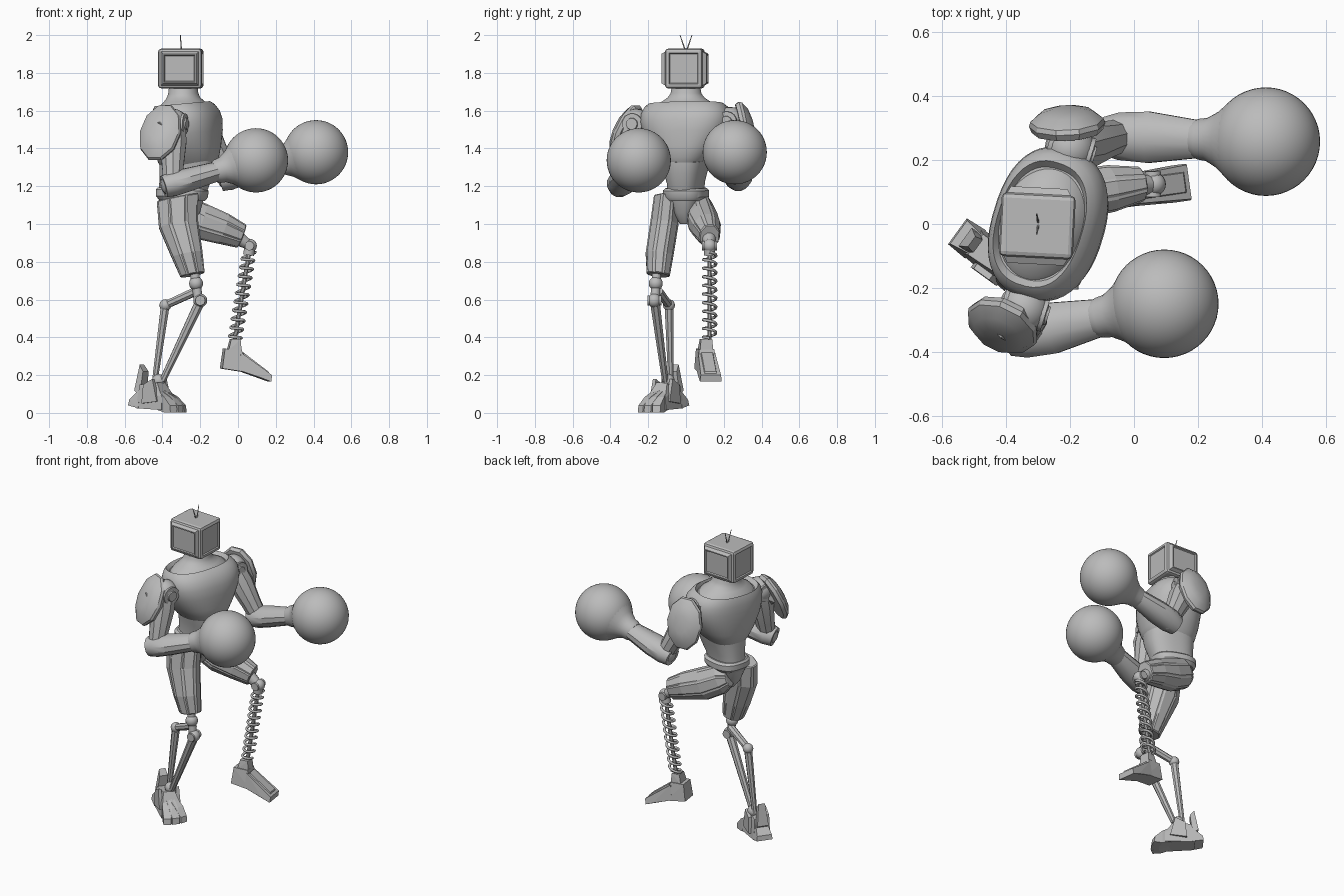
import bpy, bmesh
from math import sin, cos, pi, radians, copysign
from mathutils import Vector, Matrix

if "Cube" in bpy.data.objects:
    bpy.data.objects.remove(bpy.data.objects["Cube"])

grey = bpy.data.materials.new("plain_grey")
grey.use_nodes = True
GREY = (0.5, 0.5, 0.5, 1)
grey.diffuse_color = GREY
grey.node_tree.nodes["Principled BSDF"].inputs["Base Color"].default_value = GREY


def finish(name, bm, smooth=None):
    bmesh.ops.recalc_face_normals(bm, faces=bm.faces)
    mesh = bpy.data.meshes.new(name)
    bm.to_mesh(mesh)
    bm.free()
    mesh.materials.append(grey)
    ob = bpy.data.objects.new(name, mesh)
    bpy.context.collection.objects.link(ob)
    if smooth:
        bpy.ops.object.select_all(action='DESELECT')
        ob.select_set(True)
        bpy.context.view_layer.objects.active = ob
        bpy.ops.object.shade_smooth_by_angle(angle=radians(smooth))


def loft(name, rings, sides=24, ref=(1, 0, 0), smooth=35, panel=0, power=2):
    """Skin rings (x, y, z, radius along ref, radius across) into a closed body."""
    axis = (Vector(rings[-1][:3]) - Vector(rings[0][:3])).normalized()
    u = Vector(ref)
    u = (u - axis * u.dot(axis)).normalized()
    v = axis.cross(u)
    angles = [2 * pi * (i + 0.5) / sides for i in range(sides)]
    # A power above two squares the cross-section off
    shape = [[copysign(abs(f(a)) ** (2 / power), f(a)) for f in (cos, sin)] for a in angles]
    bm = bmesh.new()
    loops = [[bm.verts.new(Vector((x, y, z)) + u * ru * c + v * rv * s) for c, s in shape]
             for x, y, z, ru, rv in rings]
    columns = []
    for i in range(sides):
        j = (i + 1) % sides
        columns.append([bm.faces.new((lo[i], lo[j], hi[j], hi[i])) for lo, hi in zip(loops, loops[1:])])
    bm.faces.new(loops[0][::-1])
    bm.faces.new(loops[-1])
    if panel:
        bmesh.ops.recalc_face_normals(bm, faces=bm.faces)
        for column in columns:
            bmesh.ops.inset_region(bm, faces=column, thickness=panel, depth=panel * 0.7)
    finish(name, bm, smooth)


def rod(name, a, b, ra, rb, sides=12, **kw):
    ref = (0, 0, 1) if abs(a[2] - b[2]) < 0.1 else (1, 0, 0)
    loft(name, [(*a, ra, ra), (*b, rb, rb)], sides, ref, **kw)


def ball(name, centre, r, segs=20):
    bm = bmesh.new()
    bmesh.ops.create_uvsphere(bm, u_segments=segs, v_segments=segs // 2, radius=r)
    bm.transform(Matrix.Translation(centre))
    finish(name, bm, 60)


def hull(name, points, origin, yaw):
    """Flat-faced block; each point (x, half width, z) is mirrored across its middle."""
    bm = bmesh.new()
    for x, w, z in points:
        for s in (-1, 1):
            bm.verts.new((x, s * w, z))
    bmesh.ops.convex_hull(bm, input=bm.verts)
    bmesh.ops.dissolve_limit(bm, angle_limit=0.02, verts=bm.verts, edges=bm.edges)
    bm.transform(Matrix.Translation(origin) @ Matrix.Rotation(radians(yaw), 4, 'Z'))
    finish(name, bm)


# Head: bevelled box with sloping cheeks and a framed panel on every side
bm = bmesh.new()
bmesh.ops.create_cube(bm, size=1)
bm.transform(Matrix.Diagonal((0.232, 0.2, 0.21, 1)))
bmesh.ops.bevel(bm, geom=bm.edges[:], offset=0.016, segments=2, affect='EDGES', profile=0.5)
sides = [f for f in bm.faces if f.calc_area() > 0.02 and abs(f.normal.z) < 0.5]
cheeks = [f for f in sides if abs(f.normal.y) > 0.5]
bmesh.ops.inset_individual(bm, faces=cheeks, thickness=0.016, depth=0.02)
bmesh.ops.inset_individual(bm, faces=sides, thickness=0.01, depth=0)
bmesh.ops.inset_individual(bm, faces=sides, thickness=0.006, depth=-0.007)
bm.transform(Matrix.Translation((-0.303, -0.006, 1.823)) @ Matrix.Rotation(radians(-3), 4, 'Z'))
finish("head", bm)
for side, s in (("left", 1), ("right", -1)):
    rod(side + "_antenna", (-0.3, s * 0.004, 1.92), (-0.305, s * 0.032, 2.0), 0.004, 0.002, 6)

# Torso, turned a little toward the right
front = (cos(radians(-17)), sin(radians(-17)), 0)


def body(name, rows, power=2.0, sides=44):
    loft(name, [(x, 0, z, a, b) for z, x, a, b in rows], sides, front, power=power)


body("neck", [(1.6, -0.285, 0.14, 0.19), (1.63, -0.285, 0.125, 0.165), (1.648, -0.287, 0.105, 0.13),
              (1.668, -0.29, 0.088, 0.1), (1.69, -0.29, 0.08, 0.082), (1.74, -0.29, 0.074, 0.074)])
body("chest", [(1.31, -0.262, 0.142, 0.11), (1.34, -0.262, 0.16, 0.14), (1.40, -0.265, 0.17, 0.185),
               (1.48, -0.267, 0.176, 0.228), (1.54, -0.27, 0.175, 0.243), (1.585, -0.277, 0.166, 0.24),
               (1.62, -0.287, 0.15, 0.222), (1.637, -0.295, 0.135, 0.2), (1.615, -0.29, 0.125, 0.18)], 2.4)
body("abdomen", [(1.17, -0.295, 0.125, 0.088), (1.22, -0.285, 0.133, 0.092), (1.29, -0.27, 0.148, 0.11),
                 (1.35, -0.265, 0.152, 0.125)], 2.5)
body("belt", [(1.125, -0.297, 0.12, 0.1), (1.145, -0.297, 0.135, 0.115), (1.178, -0.295, 0.137, 0.115),
              (1.19, -0.295, 0.128, 0.1)], 2.6)
body("pelvis", [(1.0, -0.3, 0.05, 0.03), (1.06, -0.3, 0.1, 0.06), (1.14, -0.3, 0.12, 0.1)], 2.4, 12)

# Arms: joint, upper arm, elbow, forearm, cuff and round glove
arms = {
    "left": dict(joint=(-0.2, 0.235, 1.54), elbow=(-0.045, 0.275, 1.245), glove=(0.413, 0.258, 1.38),
                 pad=(-0.21, 0.32, 1.495), out=(-0.05, 0.97, 0.2)),
    "right": dict(joint=(-0.345, -0.265, 1.53), elbow=(-0.345, -0.345, 1.212), glove=(0.095, -0.25, 1.337),
                  pad=(-0.415, -0.325, 1.487), out=(-0.4, -0.8, 0.4)),
}
for side, a in arms.items():
    joint, elbow, glove = Vector(a["joint"]), Vector(a["elbow"]), Vector(a["glove"])
    pad, out = Vector(a["pad"]), Vector(a["out"]).normalized()
    chest_side = Vector((-0.28, 0, 1.53))
    rod(side + "_shoulder_axle", chest_side.lerp(joint, 0.5), joint, 0.06, 0.05, 16)
    # Round hub on the front of the shoulder
    face = Vector(front)
    rod(side + "_shoulder_hub", joint - face * 0.07, joint + face * 0.07, 0.055, 0.055, 20)
    rod(side + "_hub_cap", joint + face * 0.06, joint + face * 0.08, 0.035, 0.03, 20)
    ball(side + "_shoulder_ball", joint, 0.08)
    down = elbow - joint
    loft(side + "_upper_arm", [(*(joint + down * t), r, r) for t, r in
                               ((0, 0.07), (0.3, 0.076), (0.7, 0.06), (1.05, 0.052))], 10, (1, 0, 0), 25)
    ball(side + "_elbow", elbow, 0.066)
    reach = glove - elbow
    loft(side + "_forearm", [(*(elbow + reach * t), r, r * k) for t, r, k in
                             ((-0.11, 0.06, 1), (0.0, 0.067, 1.15), (0.2, 0.063, 1.32), (0.56, 0.052, 1.15))],
         12, (0, 0, 1), 35)
    loft(side + "_cuff", [(*(elbow + reach * t), r, r) for t, r in
                          ((0.5, 0.056), (0.54, 0.064), (0.6, 0.068), (0.68, 0.09), (0.76, 0.125))],
         28, (0, 0, 1))
    ball(side + "_glove", glove, 0.17, 48)
    # Bevelled shield over the shoulder
    loft(side + "_shoulder_pad", [(*(pad + out * d), 0.165 * k, 0.12 * k) for d, k in
                                  ((-0.03, 0.93), (-0.01, 1), (0.005, 0.96), (0.03, 0.7), (0.042, 0.35))],
         10, (0, 0, 1), 30)
    rod(side + "_pad_mount", joint, pad, 0.05, 0.06, 8)

# Thighs with long raised panels
loft("right_thigh", [(-0.32, -0.10, 1.14, 0.115, 0.07), (-0.315, -0.115, 1.0, 0.108, 0.075),
                     (-0.27, -0.14, 0.84, 0.084, 0.074), (-0.24, -0.147, 0.73, 0.064, 0.06)],
     8, (1, 0, 0), None, 0.008)
loft("left_thigh", [(-0.36, 0.065, 1.085, 0.05, 0.04), (-0.31, 0.075, 1.07, 0.092, 0.068),
                    (-0.2, 0.09, 1.015, 0.098, 0.08), (-0.08, 0.11, 0.975, 0.084, 0.074),
                    (0.02, 0.125, 0.935, 0.064, 0.052)],
     8, (0, 0, 1), None, 0.008)

# Right lower leg: knee joints and two thin struts, one of them bent
rod("right_knee_post", (-0.23, -0.155, 0.74), (-0.21, -0.165, 0.6), 0.025, 0.025)
ball("right_knee", (-0.222, -0.16, 0.685), 0.037)
ball("right_lower_knee", (-0.2, -0.168, 0.595), 0.037)
rod("right_knee_pin", (-0.2, -0.205, 0.595), (-0.2, -0.13, 0.595), 0.026, 0.026, 16)
bend = (-0.385, -0.09, 0.57)
ankle = (-0.44, -0.08, 0.17)
rod("rear_strut_top", (-0.22, -0.145, 0.645), bend, 0.024, 0.022, 8)
ball("rear_strut_bend", bend, 0.032, 12)
rod("rear_strut", bend, ankle, 0.025, 0.016, 8)
rod("front_strut", (-0.2, -0.165, 0.59), (-0.4, -0.11, 0.17), 0.028, 0.018, 8)
ball("right_ankle", (-0.42, -0.095, 0.17), 0.036, 12)

# Right foot: instep, heel, guards and toes
foot, yaw = (-0.44, -0.105, 0), -36
hull("right_instep", [(-0.09, 0.05, 0.025), (-0.07, 0.04, 0.15), (0.04, 0.035, 0.16), (0.09, 0.06, 0.08),
                      (0.09, 0.065, 0.015)], foot, yaw)
hull("right_heel", [(-0.14, 0.05, 0.04), (-0.135, 0.045, 0.07), (-0.07, 0.055, 0.025),
                    (-0.07, 0.035, 0.13)], foot, yaw)
hull("right_heel_guard", [(-0.11, 0.035, 0.12), (-0.075, 0.035, 0.09), (-0.085, 0.02, 0.255),
                          (-0.06, 0.025, 0.22)], foot, yaw)
for i in (-1, 0, 1):
    turn = yaw + 18 * i
    a = radians(turn)
    base = (foot[0] + 0.06 * cos(a), foot[1] + 0.06 * sin(a), 0)
    hull("right_toe", [(0, 0.028, 0.015), (0, 0.025, 0.12), (0.06, 0.028, 0.085), (0.105, 0.022, 0.04),
                       (0.11, 0.022, 0.003), (0.06, 0.028, 0.003)], base, turn)
for s in (-1, 1):
    a = radians(yaw + 90 * s)
    hull("right_ankle_guard", [(-0.04, 0.012, 0.05), (-0.03, 0.01, 0.15), (0.03, 0.01, 0.18), (0.06, 0.012, 0.06)],
         (foot[0] + 0.055 * cos(a), foot[1] + 0.055 * sin(a), 0), yaw)

# Left lower leg: knee ball, coil spring around a thin rod
knee, spring_end = Vector((0.064, 0.125, 0.885)), Vector((-0.016, 0.125, 0.39))
ball("left_knee", knee, 0.036)
rod("left_knee_pin", (0.06, 0.085, 0.885), (0.06, 0.165, 0.885), 0.025, 0.025)
rod("left_knee_link", (0.0, 0.12, 0.925), knee, 0.04, 0.025)
rod("spring_cap", knee, knee.lerp(spring_end, 0.1), 0.03, 0.03)
rod("spring_core", knee, spring_end, 0.012, 0.012, 8)
curve = bpy.data.curves.new("coil_spring", 'CURVE')
curve.dimensions = '3D'
curve.bevel_depth = 0.008
curve.bevel_resolution = 1
turns, steps = 10, 18
path = curve.splines.new('POLY')
path.points.add(turns * steps)
for i, p in enumerate(path.points):
    a = 2 * pi * i / steps
    c = knee.lerp(spring_end, 0.08 + 0.92 * i / (turns * steps))
    p.co = (c.x + 0.034 * cos(a), c.y + 0.034 * sin(a), c.z + 0.006 * cos(a), 1)
curve.materials.append(grey)
bpy.context.collection.objects.link(bpy.data.objects.new("coil_spring", curve))

# Left foot: ankle block and sloping toe
sole = (-0.02, 0.105, 0)
hull("left_ankle_block", [(-0.07, 0.052, 0.235), (-0.055, 0.045, 0.34), (0.035, 0.04, 0.335),
                          (0.06, 0.052, 0.215)], sole, 8)
hull("left_ankle_post", [(-0.035, 0.04, 0.33), (-0.02, 0.03, 0.39), (0.03, 0.03, 0.39), (0.035, 0.035, 0.33)], sole, 8)
hull("left_toe", [(0.03, 0.045, 0.32), (0.02, 0.052, 0.225), (0.14, 0.058, 0.185), (0.19, 0.058, 0.165),
                  (0.195, 0.054, 0.2)], sole, 8)
hull("left_toe_plate", [(0.045, 0.03, 0.32), (0.05, 0.035, 0.3), (0.185, 0.035, 0.2), (0.18, 0.03, 0.218)], sole, 8)
